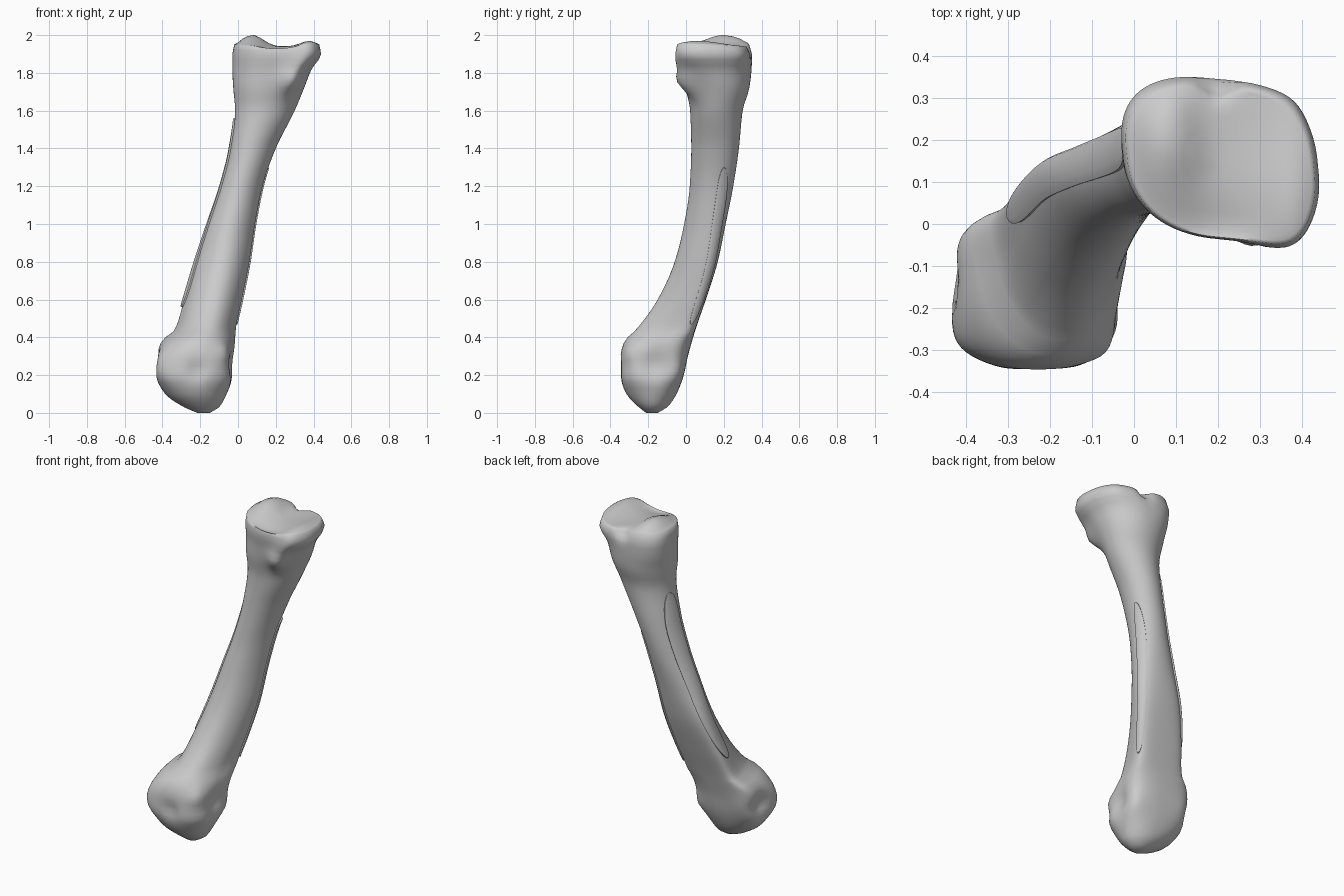
import bpy, bmesh
from math import cos, sin, pi, exp, radians, sqrt
from mathutils import Vector

if "Cube" in bpy.data.objects:
    bpy.data.objects.remove(bpy.data.objects["Cube"])

# Cross-sections: z, x min, x max, y min, y max, skew, squareness, back width
ROWS = [
    (0.00, -.215, -.15, -.21, -.15, 0, 2, 0),
    (0.03, -.285, -.10, -.25, -.10, 0, 2, 0),
    (0.10, -.385, -.06, -.315, -.05, 0, 2.2, .1),
    (0.20, -.435, -.022, -.35, -.012, 0, 2.6, .15),
    (0.30, -.432, -.02, -.347, .01, 0, 2.6, .25),
    (0.38, -.405, -.016, -.325, .032, 0, 2.4, .45),
    (0.44, -.335, -.012, -.265, .05, 0, 2.3, .65),
    (0.60, -.285, .02, -.15, .105, 0, 2.2, .6),
    (0.80, -.225, .06, -.06, .168, 0, 2.1, .45),
    (1.00, -.158, .09, -.01, .21, .06, 2, .25),
    (1.20, -.09, .13, .02, .25, .1, 2, .1),
    (1.40, -.04, .20, .028, .28, .1, 2, .05),
    (1.60, -.015, .30, .022, .30, .05, 2, 0),
    (1.72, -.025, .35, -.002, .335, 0, 2.1, 0),
    (1.82, -.03, .39, -.02, .347, -.15, 2.3, 0),
    (1.90, -.03, .44, -.04, .35, -.22, 2.5, 0),
    (1.94, -.02, .43, -.035, .335, -.22, 2.5, 0),
]
# Local knobs and hollows: centre, radius, push
BUMPS = [
    ((.29, 0, 1.75), .085, (.01, -.065, 0)),     # front tubercle
    ((.32, -.02, 1.84), .06, (.01, -.022, 0)),   # ridge above the tubercle
    ((.37, -.03, 1.92), .09, (.012, -.025, 0)),  # front corner of the base
    ((.39, .32, 1.91), .09, (.012, .01, 0)),     # back corner of the base
    ((.20, .34, 1.94), .05, (0, -.03, -.02)),    # notch behind the base
    ((-.22, -.36, .22), .06, (0, .02, 0)),       # dimple on the head
    ((-.42, -.29, .25), .09, (-.02, -.01, 0)),   # front corner of the head
    ((-.38, -.04, .27), .09, (.005, .012, 0)),   # back corner of the head
    ((-.44, -.12, .25), .07, (.035, 0, 0)),      # left hollow of the head
    ((-.06, -.31, .33), .07, (.015, -.015, 0)),  # small condyle
    ((-.02, -.17, .25), .09, (-.03, 0, 0)),      # right hollow of the head
    ((-.03, -.02, .20), .08, (.012, .012, 0)),   # right back corner
]


def section(z):
    """Smooth interpolation of the section table."""
    n = len(ROWS)
    i = 0
    while i < n - 2 and z > ROWS[i + 1][0]:
        i += 1
    a, b = ROWS[i], ROWS[i + 1]
    h = b[0] - a[0]
    t = (z - a[0]) / h

    def slope(j, k):
        p, q = ROWS[max(j - 1, 0)], ROWS[min(j + 1, n - 1)]
        c = ROWS[j]
        s0 = (c[k] - p[k]) / (c[0] - p[0]) if j > 0 else None
        s1 = (q[k] - c[k]) / (q[0] - c[0]) if j < n - 1 else None
        if s0 is None or s1 is None:
            return s1 if s0 is None else s0
        return 2 * s0 * s1 / (s0 + s1) if s0 * s1 > 0 else 0
    return [(2*t**3 - 3*t*t + 1) * a[k] + (t**3 - 2*t*t + t) * h * slope(i, k)
            + (3*t*t - 2*t**3) * b[k] + (t**3 - t*t) * h * slope(i + 1, k)
            for k in range(1, 8)]


def surf(z, t):
    x0, x1, y0, y1, skew, sq, back = section(z)
    c, s = cos(t), sin(t + skew + back * cos(t))
    c, s = [(1 if v > 0 else -1) * abs(v) ** (2 / sq) for v in (c, s)]
    return Vector(((x0+x1)/2 + (x1-x0)/2*c, (y0+y1)/2 + (y1-y0)/2*s, z))


def bumped(p):
    q = p.copy()
    for c, r, d in BUMPS:
        q += Vector(d) * exp(-((p - Vector(c)).length / r) ** 2 * 1.5)
    return q


def grid_object(name, rings, closed, angle):
    bm = bmesh.new()
    vs = [[bm.verts.new(p) for p in ring] for ring in rings]
    m = len(rings[0])
    for a, b in zip(vs, vs[1:]):
        for i in range(m if closed else m - 1):
            j = (i + 1) % m
            bm.faces.new((a[i], a[j], b[j], b[i]))
    if closed:
        bm.faces.new(vs[0])
        bm.faces.new(vs[-1])
    bmesh.ops.remove_doubles(bm, verts=bm.verts, dist=1e-5)
    bmesh.ops.recalc_face_normals(bm, faces=bm.faces)
    me = bpy.data.meshes.new(name)
    bm.to_mesh(me)
    bm.free()
    ob = bpy.data.objects.new(name, me)
    bpy.context.collection.objects.link(ob)
    bpy.ops.object.select_all(action='DESELECT')
    ob.select_set(True)
    bpy.context.view_layer.objects.active = ob
    bpy.ops.object.shade_smooth_by_angle(angle=radians(angle))
    return ob


# Bone: shaft with head at the bottom, base at the top
N = 80
zs = [0, .012, .03, .05, .075] + [.1 + .03 * i for i in range(61)] + [1.92, 1.94]
rings = [[bumped(surf(z, 2*pi*i/N)) for i in range(N)] for z in zs]


# Saddle-shaped joint surface closing the base
def saddle(x, y):
    wide = .09 if x < .08 else .075
    knob = .06 * exp(-((x - .08) / wide) ** 2 - ((y - .2) / .14) ** 2)
    lip = .03 * exp(-((x - .38) / .07) ** 2 - ((y - .05) / .18) ** 2)
    dip = .02 * exp(-((x - .2) / .1) ** 2 - ((y + .03) / .08) ** 2)
    return 1.94 + knob + lip - dip


rim = rings[-1]
for p in rim:
    p.z += (saddle(p.x, p.y) - 1.94) * .6
mid = sum(rim, Vector()) / N
for s in (.96, .9, .8, .68, .55, .4, .25, .1, .03):
    ring = []
    for p in rim:
        q = mid.lerp(p, s)
        w = min(1, (1 - s) / .2)
        q.z = p.z + (saddle(q.x, q.y) - p.z) * sqrt(w)
        ring.append(q)
    rings.append(ring)
grid_object("metacarpal_bone", rings, True, 85)


# Thin raised muscle attachments that follow the shaft
def attachment(name, z0, z1, angles, half, thick):
    a0, a1, a2 = angles
    rows = []
    for i in range(41):
        u = .5 - .5 * cos(pi * i / 40)
        z = z0 + (z1 - z0) * u
        mid_t = a0*(1-u)*(1-2*u) + a1*4*u*(1-u) + a2*u*(2*u-1)
        w = half * max(0, 1 - abs(2*u - 1) ** 4) ** .5
        row = []
        for v, h in [(-1, -.006), (-1, .85)] + [
                (k / 5, 1) for k in range(-4, 5)] + [(1, .85), (1, -.006)]:
            t = radians(mid_t + w * v)
            p = surf(z, t)
            n = (surf(z, t + .02) - surf(z, t - .02)).cross(
                surf(z + .01, t) - surf(z - .01, t)).normalized()
            row.append(p + n * (h * thick if h > 0 else h))
        rows.append(row)
    grid_object(name, rows, False, 40)


attachment("left_muscle_attachment", .56, 1.56, (190, 169, 168), 27, .01)
attachment("right_muscle_attachment", .47, 1.3, (12, 20, 18), 18, .008)
